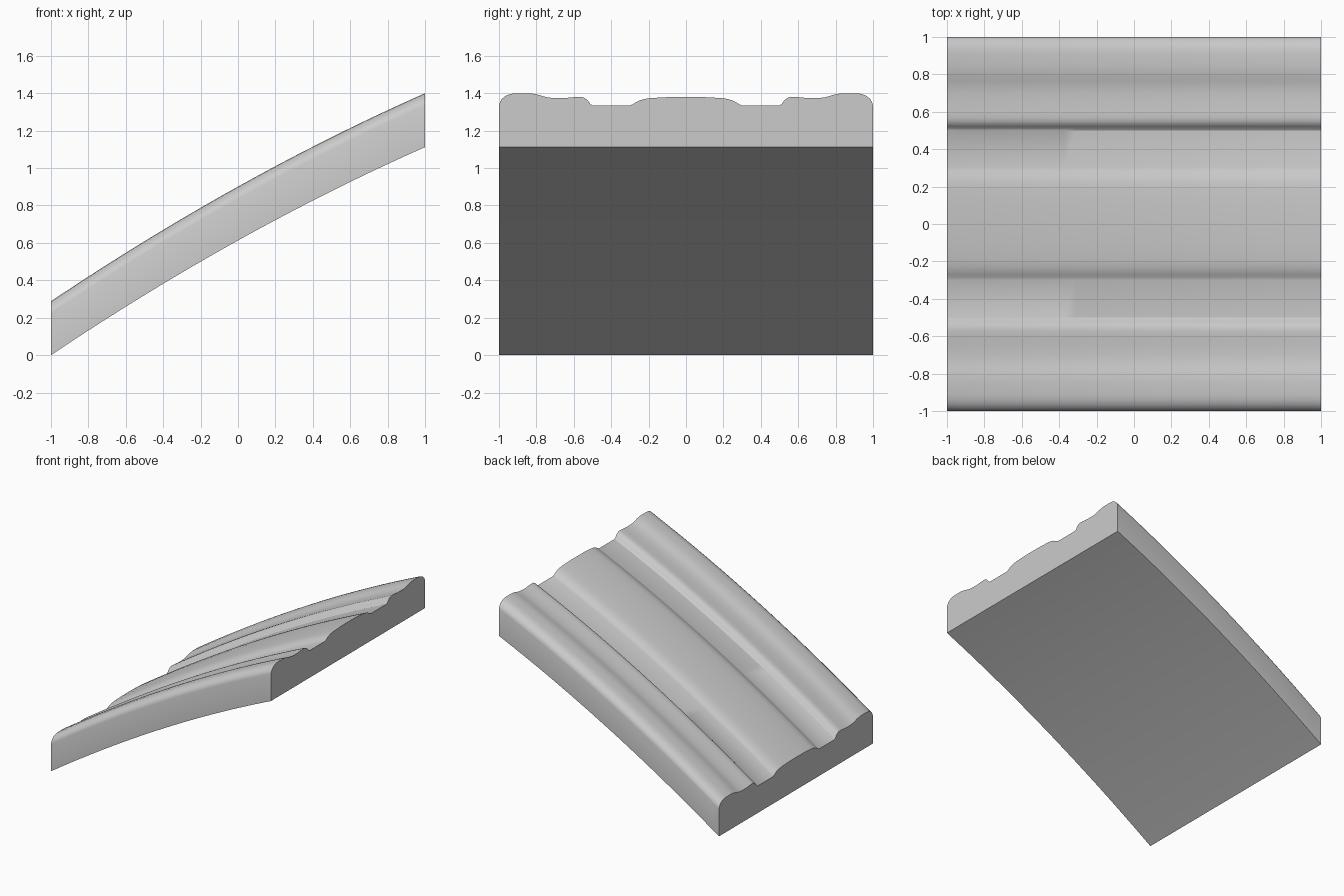
import bpy, bmesh

if "Cube" in bpy.data.objects:
    bpy.data.objects.remove(bpy.data.objects["Cube"])

# Half of the moulded cross-section: (distance from centre, height above the underside)
HALF = [(0.0, .268), (.10, .267), (.19, .262), (.225, .257), (.25, .249), (.27, .239),
        (.285, .229), (.30, .223), (.50, .223), (.512, .231), (.522, .245), (.535, .258),
        (.55, .266), (.57, .269), (.60, .267), (.65, .262), (.70, .262), (.735, .265),
        (.76, .271), (.79, .280), (.82, .286), (.85, .288), (.91, .288), (.94, .284),
        (.965, .274), (.985, .257), (.995, .240), (1.0, .222)]
STEPS = 32


def underside(x):
    # gently arched slope
    return .613 + .556 * x - .057 * x * x


# Full section: mirrored moulding on top, flat underside
top = [(-y, h) for y, h in reversed(HALF[1:])] + HALF
section = top + [(1.0, 0.0), (-1.0, 0.0)]

# Sweep the section along the arched slope, keeping the ends vertical
bm = bmesh.new()
rings = []
for i in range(STEPS + 1):
    x = -1 + 2 * i / STEPS
    rings.append([bm.verts.new((x, y, underside(x) + h)) for y, h in section])
n = len(section)
for a, b in zip(rings, rings[1:]):
    for j in range(n):
        k = (j + 1) % n
        bm.faces.new((a[j], a[k], b[k], b[j]))
bm.faces.new(rings[0])
bm.faces.new(rings[-1])
bmesh.ops.recalc_face_normals(bm, faces=bm.faces)

mesh = bpy.data.meshes.new("arched_moulding")
bm.to_mesh(mesh)
bm.free()
moulding = bpy.data.objects.new("arched_moulding", mesh)
bpy.context.collection.objects.link(moulding)

# Plain light grey
grey = bpy.data.materials.new("light_grey")
grey.diffuse_color = (.6, .6, .6, 1)
grey.use_nodes = True
grey.node_tree.nodes["Principled BSDF"].inputs["Base Color"].default_value = grey.diffuse_color
mesh.materials.append(grey)

bpy.context.view_layer.objects.active = moulding
moulding.select_set(True)
bpy.ops.object.shade_smooth_by_angle(angle=.52)
